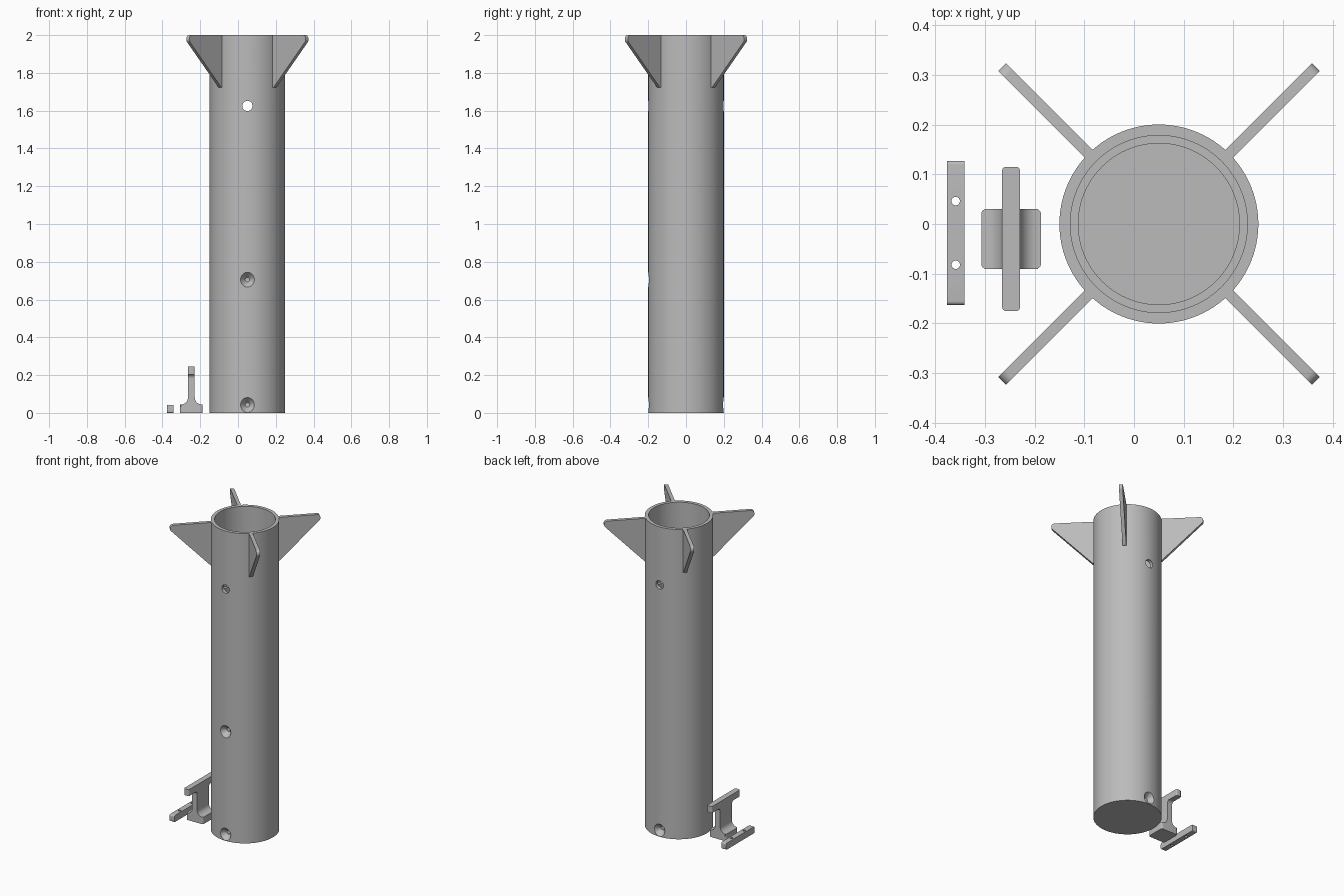
import bpy, bmesh, math
from mathutils import Matrix, Vector

if "Cube" in bpy.data.objects:
    bpy.data.objects.remove(bpy.data.objects["Cube"])

grey = bpy.data.materials.new("plain grey")
grey.diffuse_color = (0.5, 0.5, 0.5, 1)
grey.use_nodes = True
grey.node_tree.nodes["Principled BSDF"].inputs["Base Color"].default_value = grey.diffuse_color
CX = 0.05  # tube axis


def finish(name, bm, angle=30):
    bmesh.ops.recalc_face_normals(bm, faces=bm.faces)
    me = bpy.data.meshes.new(name)
    bm.to_mesh(me)
    bm.free()
    me.materials.append(grey)
    ob = bpy.data.objects.new(name, me)
    bpy.context.collection.objects.link(ob)
    smooth(ob, angle)
    return ob


def smooth(ob, angle=30):
    bpy.ops.object.select_all(action='DESELECT')
    ob.select_set(True)
    bpy.context.view_layer.objects.active = ob
    bpy.ops.object.shade_smooth_by_angle(angle=math.radians(angle))


def lathe(name, prof, matrix, steps=96):
    """Spin an (r, z) profile, starting and ending on the axis."""
    bm = bmesh.new()
    vs = [bm.verts.new((r, 0, z)) for r, z in prof]
    es = [bm.edges.new(p) for p in zip(vs, vs[1:])]
    bmesh.ops.spin(bm, geom=vs + es, cent=(0, 0, 0), axis=(0, 0, 1),
                   angle=2 * math.pi, steps=steps)
    bmesh.ops.remove_doubles(bm, verts=bm.verts, dist=1e-5)
    bm.transform(matrix)
    return finish(name, bm)


def prism(name, pts, depth, matrix):
    """Extrude an outline in local xy, centred along local z."""
    bm = bmesh.new()
    f = bm.faces.new([bm.verts.new((x, y, -depth / 2)) for x, y in pts])
    g = bmesh.ops.extrude_face_region(bm, geom=[f])["geom"]
    bmesh.ops.translate(bm, vec=(0, 0, depth),
                        verts=[v for v in g if isinstance(v, bmesh.types.BMVert)])
    bm.transform(matrix)
    return finish(name, bm)


def rounded(corners, n=6):
    """Outline from (x, y, radius) corners, with rounded corners."""
    out = []
    for i, (x, y, r) in enumerate(corners):
        p = Vector((x, y))
        a = (Vector(corners[i - 1][:2]) - p).normalized()
        b = (Vector(corners[(i + 1) % len(corners)][:2]) - p).normalized()
        if r == 0:
            out.append((x, y))
            continue
        half = a.angle(b) / 2
        c = p + (a + b).normalized() * (r / math.sin(half))
        s, e = p + a * (r / math.tan(half)) - c, p + b * (r / math.tan(half)) - c
        turn = e.angle_signed(s)
        for k in range(n + 1):
            out.append(tuple(c + Matrix.Rotation(turn * k / n, 2) @ s))
    return out


def box(x0, x1, y0, y1, r):
    return rounded([(x0, y0, r), (x1, y0, r), (x1, y1, r), (x0, y1, r)])


def cut(ob, cutters):
    for c in cutters:
        m = ob.modifiers.new("hole", 'BOOLEAN')
        m.operation, m.solver, m.object = 'DIFFERENCE', 'EXACT', c
        bpy.context.view_layer.objects.active = ob
        bpy.ops.object.modifier_apply(modifier=m.name)
        bpy.data.objects.remove(c)
    smooth(ob)


# Tube with a stepped bore and closed bottom
tube = lathe("tube", [(0, 0), (0.2, 0), (0.2, 2), (0.178, 2), (0.178, 1.5),
                      (0.162, 1.5), (0.162, 0.09), (0, 0.09)],
             Matrix.Translation((CX, 0, 0)))
to_y = Matrix.Rotation(math.radians(90), 4, 'X')   # local z -> -y
cutters = [lathe("pin_cutter", [(0, -0.4), (0.027, -0.4), (0.027, 0.4), (0, 0.4)],
                 Matrix.Translation((CX, 0, 1.625)) @ to_y, 32)]
# Countersunk screw recesses, front and back
for z in (0.705, 0.042):
    for turn in (0, math.pi):
        m = (Matrix.Translation((CX, 0, z)) @ Matrix.Rotation(turn, 4, 'Z') @ to_y)
        cutters.append(lathe("recess_cutter", [(0, 0.168), (0.012, 0.168),
                       (0.0395, 0.2), (0.0395, 0.23), (0, 0.23)], m, 32))
cut(tube, cutters)

# Four diagonal fins
fin = rounded([(0.19, 2, 0), (0.446, 2, 0.02), (0.446, 1.968, 0.02),
               (0.205, 1.722, 0.006), (0.19, 1.722, 0)])
for i in range(4):
    m = (Matrix.Translation((CX, 0, 0))
         @ Matrix.Rotation(math.radians(45 + 90 * i), 4, 'Z') @ to_y)
    prism("fin", fin, 0.022, m)

# Rail guide: base plate, filleted stem and cross bar
gx, gy = -0.247, -0.03
prism("guide_base", box(gx - 0.06, gx + 0.06, gy - 0.06, gy + 0.06, 0.01), 0.045,
      Matrix.Translation((0, 0, 0.0225)))
foot = [(0.018 + 0.036 * (1 - math.sin(t)), 0.081 - 0.036 * math.cos(t))
        for t in [math.pi / 2 * k / 8 for k in range(9)]]
half = [(0.054, 0.03)] + foot + [(0.018, 0.21)]
prism("guide_stem", half + [(-x, z) for x, z in reversed(half)], 0.12,
      Matrix.Translation((gx, gy, 0)) @ to_y)
prism("guide_bar", box(gx - 0.018, gx + 0.018, gy - 0.145, gy + 0.115 + 0.03, 0.008),
      0.042, Matrix.Translation((0, 0, 0.224)))
# Curved braces under the bar
brace = [(0.055, 0.18)] + [(0.06 + 0.022 * (1 - math.cos(t)), 0.183 + 0.022 * math.sin(t))
         for t in [math.pi / 2 * k / 8 for k in range(9)]] + [(0.055, 0.205)]
for s in (1, -1):
    prism("guide_brace", [(s * y, z) for y, z in brace], 0.036,
          Matrix.Translation((gx, gy, 0)) @ Matrix.Rotation(math.pi / 2, 4, 'Z') @ to_y)

# Loose strip with rounded ends and two screw holes
sx, sy = -0.3585, -0.018
strip = prism("strip", box(-0.145, 0.145, 0, 0.042, 0.008), 0.035,
              Matrix.Translation((sx, sy, 0)) @ Matrix.Rotation(math.pi / 2, 4, 'Z') @ to_y)
cut(strip, [lathe("strip_cutter", [(0, -0.1), (0.0085, -0.1), (0.0085, 0.1), (0, 0.1)],
                  Matrix.Translation((sx, y, 0)), 24) for y in (0.046, -0.082)])
